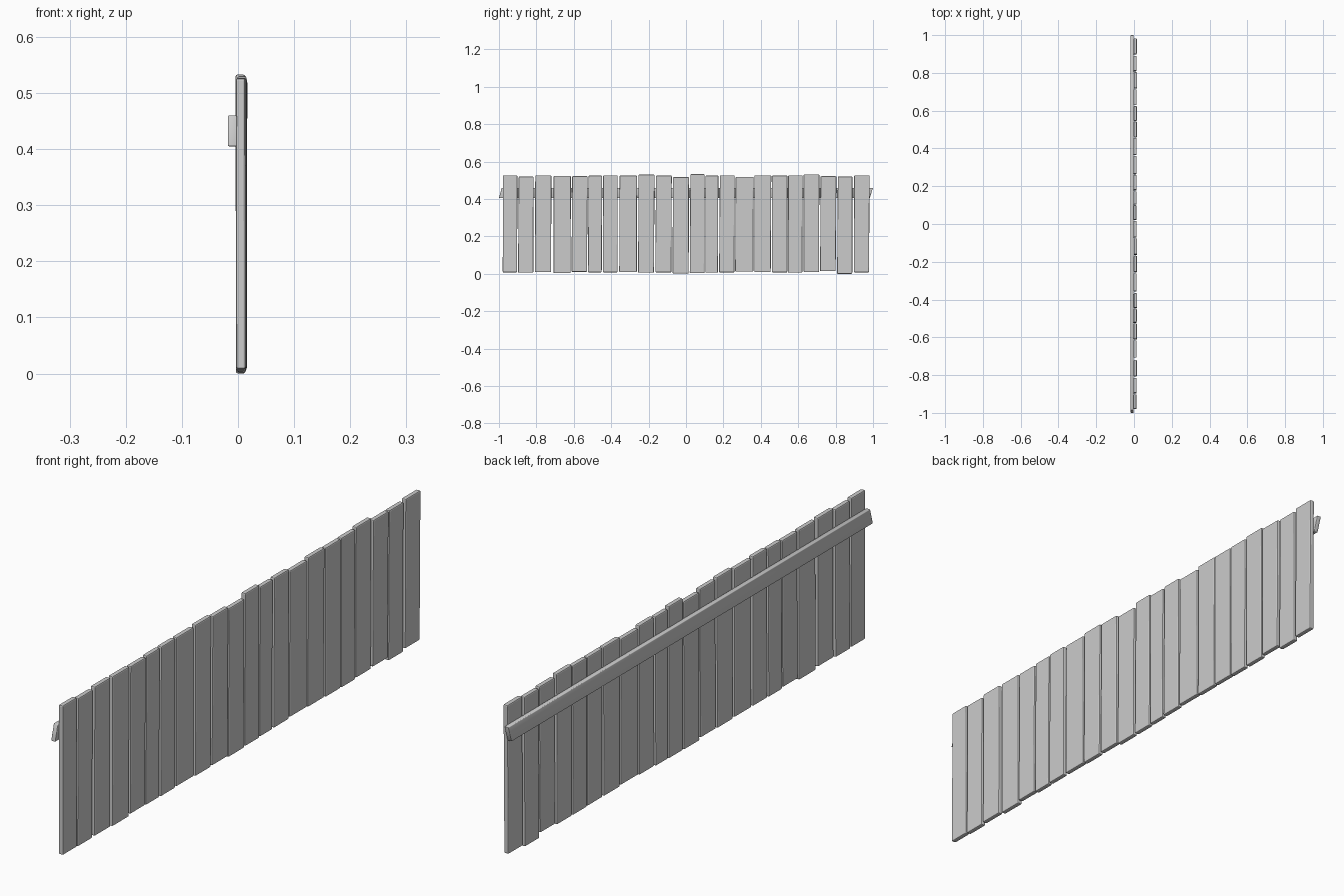
import bpy, bmesh, random

random.seed(4)


def prism(name, ring_low, ring_high, bevel, segments):
    """Box lofted between two four-point rings, with softened edges."""
    bm = bmesh.new()
    a = [bm.verts.new(p) for p in ring_low]
    b = [bm.verts.new(p) for p in ring_high]
    bm.faces.new(a[::-1])
    bm.faces.new(b)
    for i in range(4):
        j = (i + 1) % 4
        bm.faces.new((a[i], a[j], b[j], b[i]))
    bmesh.ops.recalc_face_normals(bm, faces=bm.faces)
    bmesh.ops.bevel(bm, geom=bm.edges[:], offset=bevel, segments=segments,
                    profile=0.5, affect='EDGES', clamp_overlap=True)
    me = bpy.data.meshes.new(name)
    bm.to_mesh(me)
    bm.free()
    ob = bpy.data.objects.new(name, me)
    bpy.context.collection.objects.link(ob)
    return ob


# upright boards: start y, end y, bottom z, top z
boards = [
    (-0.980, -0.902, 0.008, 0.526), (-0.898, -0.815, 0.006, 0.520),
    (-0.808, -0.720, 0.009, 0.526), (-0.708, -0.616, 0.004, 0.524),
    (-0.612, -0.526, 0.011, 0.522), (-0.524, -0.448, 0.008, 0.525),
    (-0.445, -0.366, 0.008, 0.527), (-0.357, -0.262, 0.009, 0.525),
    (-0.256, -0.168, 0.006, 0.530), (-0.164, -0.076, 0.008, 0.525),
    (-0.072, 0.016, 0.002, 0.517), (0.020, 0.100, 0.004, 0.533),
    (0.103, 0.173, 0.006, 0.525), (0.177, 0.260, 0.008, 0.527),
    (0.263, 0.361, 0.012, 0.519), (0.365, 0.456, 0.009, 0.527),
    (0.459, 0.542, 0.008, 0.525), (0.545, 0.624, 0.007, 0.526),
    (0.629, 0.713, 0.009, 0.532), (0.717, 0.804, 0.014, 0.522),
    (0.808, 0.890, 0.000, 0.520), (0.897, 0.982, 0.008, 0.526),
]
for i, (y0, y1, z0, z1) in enumerate(boards):
    x = 0.006 + random.uniform(-0.0015, 0.0015)
    t = 0.0085
    w0, w1 = random.uniform(0, 0.004), random.uniform(0, 0.004)
    lean = random.uniform(-0.001, 0.001)
    low = [(x - t, y0, z0), (x + t, y0, z0),
           (x + t, y1 - w0, z0), (x - t, y1 - w0, z0)]
    high = [(x - t + lean, y0 + w1, z1), (x + t + lean, y0 + w1, z1),
            (x + t + lean, y1, z1), (x - t + lean, y1, z1)]
    prism(f"board_{i + 1:02d}", low, high, 0.004, 2)

# horizontal rail behind the boards, ends cut at a slight slant
xa, xb = -0.018, -0.002
za, zb = 0.405, 0.460
rail = prism("back_rail",
             [(xa, -1.0, za), (xb, -1.0, za), (xb, -0.985, zb), (xa, -0.985, zb)],
             [(xa, 0.982, za), (xb, 0.982, za), (xb, 1.0, zb), (xa, 1.0, zb)],
             0.002, 2)
rail.data.shade_smooth()
